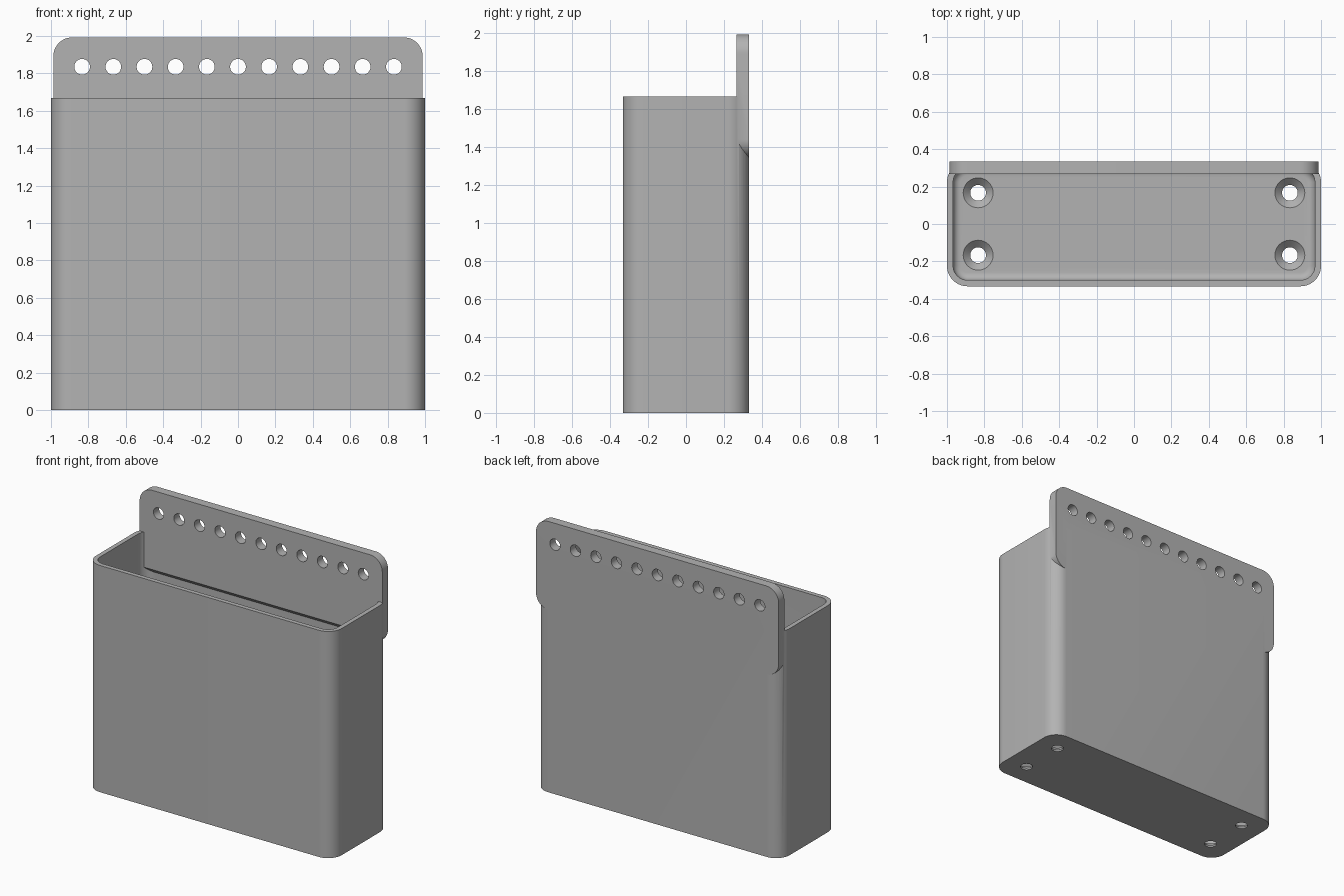
import bpy, bmesh, math
from mathutils import Matrix, Vector

if "Cube" in bpy.data.objects:
    bpy.data.objects.remove(bpy.data.objects["Cube"], do_unlink=True)

HALF_W, HALF_D, HEIGHT, WALL, FLOOR = 1.0, 0.333, 1.667, 0.033, 0.05
RADIUS = 0.11
PLATE_T = 0.066

grey = bpy.data.materials.new("light grey plastic")
grey.use_nodes = True
colour = (0.45, 0.45, 0.45, 1)
grey.diffuse_color = colour
grey.node_tree.nodes["Principled BSDF"].inputs["Base Color"].default_value = colour


def rounded_prism(hw, hh, radius, length, steps=12):
    """Rounded rectangle in xy, extruded up z."""
    bm = bmesh.new()
    verts = []
    for quarter, (sx, sy) in enumerate([(1, 1), (-1, 1), (-1, -1), (1, -1)]):
        for i in range(steps + 1):
            a = math.pi / 2 * (quarter + i / steps)
            verts.append(bm.verts.new((sx * (hw - radius) + radius * math.cos(a),
                                       sy * (hh - radius) + radius * math.sin(a), 0)))
    face = bm.faces.new(verts)
    top = bmesh.ops.extrude_face_region(bm, geom=[face])["geom"]
    bmesh.ops.translate(bm, vec=(0, 0, length),
                        verts=[g for g in top if isinstance(g, bmesh.types.BMVert)])
    bmesh.ops.recalc_face_normals(bm, faces=bm.faces)
    return bm


def to_object(bm, name):
    bmesh.ops.recalc_face_normals(bm, faces=bm.faces)
    mesh = bpy.data.meshes.new(name)
    bm.to_mesh(mesh)
    bm.free()
    mesh.materials.append(grey)
    obj = bpy.data.objects.new(name, mesh)
    bpy.context.collection.objects.link(obj)
    return obj


def combine(target, tool, operation):
    """Boolean the tool into the target, then discard the tool."""
    mod = target.modifiers.new(operation, "BOOLEAN")
    mod.operation, mod.solver, mod.object = operation, "EXACT", tool
    bpy.context.view_layer.update()
    result = target.evaluated_get(bpy.context.evaluated_depsgraph_get())
    mesh = bpy.data.meshes.new_from_object(result)
    target.modifiers.clear()
    target.data = mesh
    bpy.data.objects.remove(tool, do_unlink=True)


# Open box with a filleted floor
bin_body = to_object(rounded_prism(HALF_W, HALF_D, RADIUS, HEIGHT), "storage_bin")
bm = rounded_prism(HALF_W - WALL, HALF_D - WALL, RADIUS - WALL, HEIGHT)
floor_edges = [e for e in bm.edges if all(v.co.z < 0.001 for v in e.verts)]
bmesh.ops.bevel(bm, geom=floor_edges, offset=0.04, segments=6, profile=0.5,
                affect="EDGES")
bmesh.ops.translate(bm, vec=(0, 0, FLOOR), verts=bm.verts)
combine(bin_body, to_object(bm, "cavity"), "DIFFERENCE")

# Rear mounting plate, its lower edge sloping back into the wall
bm = rounded_prism(0.987, 0.325, 0.1, PLATE_T)
bm.transform(Matrix.Translation((0, HALF_D, HEIGHT)) @ Matrix.Rotation(math.pi / 2, 4, "X"))
cut = bmesh.ops.bisect_plane(bm, geom=bm.verts[:] + bm.edges[:] + bm.faces[:],
                             plane_co=Vector((0, HALF_D, HEIGHT - 0.324)),
                             plane_no=Vector((0, -1, -1)), clear_outer=True)
bmesh.ops.holes_fill(bm, edges=[g for g in cut["geom_cut"]
                                if isinstance(g, bmesh.types.BMEdge)])
combine(bin_body, to_object(bm, "mounting_plate"), "UNION")

# Row of holes through the plate
bm = bmesh.new()
for i in range(-5, 6):
    place = Matrix.Translation((i / 6, 0.3, 1.835)) @ Matrix.Rotation(math.pi / 2, 4, "X")
    bmesh.ops.create_cone(bm, cap_ends=True, segments=32, radius1=0.042, radius2=0.042,
                          depth=0.2, matrix=place)
combine(bin_body, to_object(bm, "plate_holes"), "DIFFERENCE")

# Countersunk screw holes in the floor
bm = bmesh.new()
profile = [(0, -0.05), (0.042, -0.05), (0.042, 0.012), (0.08, FLOOR), (0.08, 0.1), (0, 0.1)]
for x in (-5 / 6, 5 / 6):
    for y in (-1 / 6, 1 / 6):
        pts = [bm.verts.new((x + r, y, z)) for r, z in profile]
        edges = [bm.edges.new(pair) for pair in zip(pts, pts[1:])]
        bmesh.ops.spin(bm, geom=pts + edges, cent=(x, y, 0), axis=(0, 0, 1),
                       angle=math.tau, steps=32)
bmesh.ops.remove_doubles(bm, verts=bm.verts, dist=0.0005)
combine(bin_body, to_object(bm, "screw_holes"), "DIFFERENCE")

# Smooth the rounded corners, keep the rims crisp
bpy.ops.object.select_all(action="DESELECT")
bin_body.select_set(True)
bpy.context.view_layer.objects.active = bin_body
bpy.ops.object.shade_smooth_by_angle(angle=math.radians(30))
